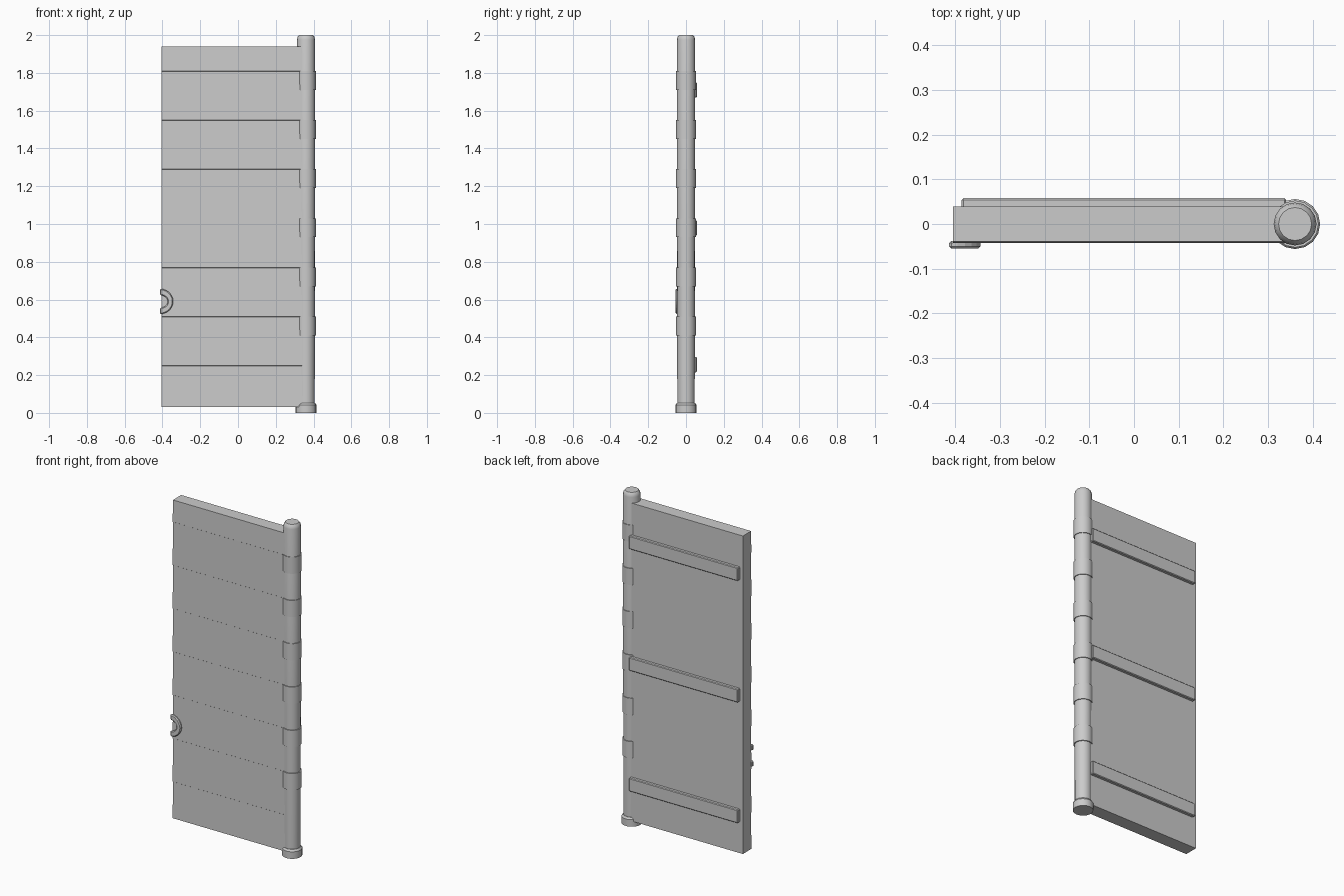
import bpy, bmesh, math

if "Cube" in bpy.data.objects:
    bpy.data.objects.remove(bpy.data.objects["Cube"])

SEAMS = [1.81 - 0.26 * i for i in range(7)]
POST_X, SIDES = 0.36, 16


def finish(name, bm, bevel=0):
    bmesh.ops.recalc_face_normals(bm, faces=bm.faces)
    me = bpy.data.meshes.new(name)
    bm.to_mesh(me)
    bm.free()
    ob = bpy.data.objects.new(name, me)
    bpy.context.collection.objects.link(ob)
    if bevel:
        m = ob.modifiers.new("bevel", 'BEVEL')
        m.width, m.segments = bevel, 1
    return ob


def extrude_profile(name, pts, offset, bevel=0):
    bm = bmesh.new()
    face = bm.faces.new([bm.verts.new(p) for p in pts])
    new = bmesh.ops.extrude_face_region(bm, geom=[face], use_keep_orig=True)["geom"]
    verts = [g for g in new if isinstance(g, bmesh.types.BMVert)]
    bmesh.ops.translate(bm, verts=verts, vec=offset)
    return finish(name, bm, bevel)


def lathe(name, profile, x):
    bm = bmesh.new()
    rings = [[bm.verts.new((x + r * math.cos(a), r * math.sin(a), z))
              for a in (math.tau * i / SIDES for i in range(SIDES))]
             for r, z in profile]
    for lo, hi in zip(rings, rings[1:]):
        for i in range(SIDES):
            j = (i + 1) % SIDES
            bm.faces.new((lo[i], lo[j], hi[j], hi[i]))
    bm.faces.new(rings[0])
    bm.faces.new(rings[-1])
    ob = finish(name, bm)
    bpy.ops.object.select_all(action='DESELECT')
    bpy.context.view_layer.objects.active = ob
    ob.select_set(True)
    bpy.ops.object.shade_smooth_by_angle(angle=math.radians(32))
    return ob


# door panel: lapped planks on the front, flat back
x0 = -0.405
pts = [(x0, 0.039, 0.03), (x0, 0.039, 1.94), (x0, -0.039, 1.94)]
for z in SEAMS:
    pts += [(x0, -0.042, z), (x0, -0.039, z - 0.002)]
pts.append((x0, -0.042, 0.03))
extrude_profile("door_panel", pts, (POST_X - x0, 0, 0))

# hinge post, its wide foot and the collars
lathe("hinge_post", [(0.046, 0.02), (0.048, 1.0), (0.048, 1.975), (0.045, 1.99), (0.037, 2.0)], POST_X)
lathe("post_foot", [(0.056, 0), (0.056, 0.042), (0.048, 0.053)], POST_X)
for i, z in enumerate(SEAMS[:6]):
    lathe(f"post_collar_{i + 1}", [(0.0525, z - 0.10), (0.0525, z)], POST_X)

# cross battens on the back
for i, z in enumerate((0.215, 0.94, 1.67)):
    extrude_profile(f"back_batten_{i + 1}",
                    [(-0.385, 0.035, z), (0.34, 0.035, z), (0.34, 0.035, z + 0.08), (-0.385, 0.035, z + 0.08)],
                    (0, 0.023, 0), 0.004)

# half-ring handle on the free edge
N, hx, hz = 12, -0.413, 0.59
angles = [-math.pi / 2 + math.pi * i / N for i in range(N + 1)]
outer = [(hx + 0.07 * math.cos(a), -0.038, hz + 0.067 * math.sin(a)) for a in angles]
inner = [(hx + 0.041 * math.cos(a), -0.038, hz + 0.033 * math.sin(a)) for a in reversed(angles)]
extrude_profile("handle_ring", outer + inner, (0, -0.017, 0), 0.005)
